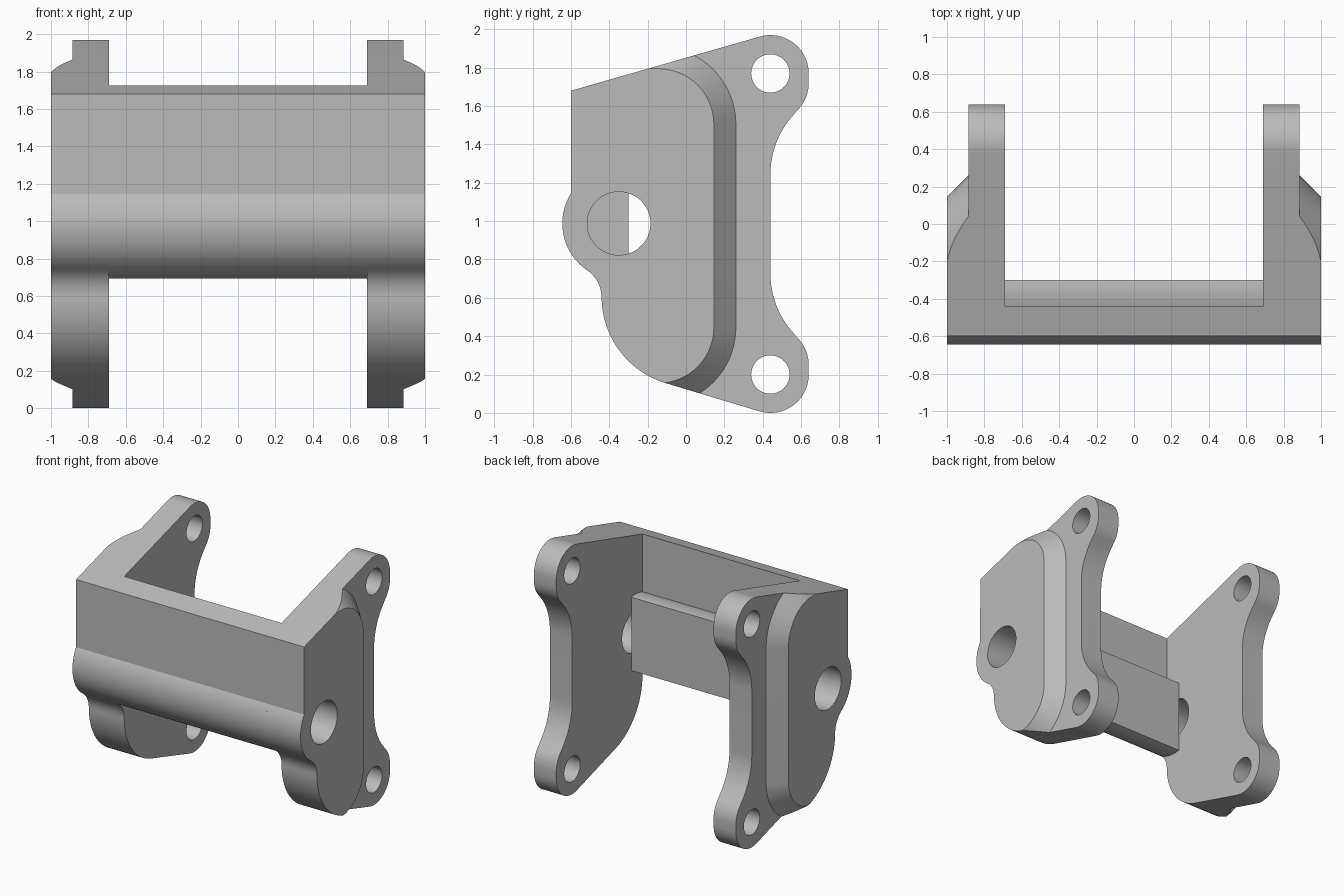
import bpy
import bmesh
from math import sin, cos, radians

cube = bpy.data.objects.get("Cube")
if cube:
    bpy.data.objects.remove(cube, do_unlink=True)

grey = bpy.data.materials.new("light_grey")
grey.use_nodes = True
colour = (0.5, 0.5, 0.5, 1)
grey.diffuse_color = colour
grey.node_tree.nodes["Principled BSDF"].inputs["Base Color"].default_value = colour


def arc(cy, cz, r, start, end, n=16):
    """Points (y, z) along an arc, angles in degrees."""
    angles = [radians(start + (end - start) * i / n) for i in range(n + 1)]
    return [(cy + r * cos(a), cz + r * sin(a)) for a in angles]


def loft(name, sections):
    """Solid through (x, outline) sections with equal point counts."""
    bm = bmesh.new()
    rings = [[bm.verts.new((x, y, z)) for y, z in pts] for x, pts in sections]
    for a, b in zip(rings, rings[1:]):
        for i in range(len(a)):
            j = (i + 1) % len(a)
            bm.faces.new((a[i], a[j], b[j], b[i]))
    bm.faces.new(rings[0])
    bm.faces.new(rings[-1])
    bmesh.ops.recalc_face_normals(bm, faces=bm.faces)
    mesh = bpy.data.meshes.new(name)
    bm.to_mesh(mesh)
    bm.free()
    mesh.materials.append(grey)
    obj = bpy.data.objects.new(name, mesh)
    bpy.context.collection.objects.link(obj)
    return obj


def activate(obj):
    bpy.ops.object.select_all(action="DESELECT")
    obj.select_set(True)
    bpy.context.view_layer.objects.active = obj


def cut(obj, tool, operation):
    activate(obj)
    tool.hide_render = True
    mod = obj.modifiers.new("cut", "BOOLEAN")
    mod.operation, mod.solver, mod.object = operation, "EXACT", tool
    bpy.ops.object.modifier_apply(modifier=mod.name)
    bpy.data.objects.remove(tool, do_unlink=True)


def smooth(obj):
    activate(obj)
    bpy.ops.object.shade_smooth_by_angle(angle=radians(25))


HEIGHT = 1.97
INNER, PLATE, OUTER = 0.69, 0.885, 1.0
BOSS = (-0.35, 0.988)
BOSS_R = 0.295

# Arm outline: upper ear and waist, mirrored for the lower ear, then the front
ear = (arc(0.44, 1.77, 0.2, 106, 0, 20)
       + arc(0.44, 1.72, 0.2, 0, -45.6, 10)
       + arc(0.91, 1.24, 0.47, 134.4, 180)[1:])
lower_ear = [(y, HEIGHT - z) for y, z in reversed(ear)]
front = (arc(0.03, 0.605, 0.47, 254, 180, 24)
         + arc(-0.615, 0.6, 0.175, 0, 55.7, 10)
         + arc(*BOSS, BOSS_R, 235.7, 148, 20)[1:])
arm_outline = [(-0.6, 1.68)] + ear + lower_ear + front


def pad(r):
    """Rounded pad outline, open far past the front edge."""
    return (arc(-0.145, 1.505, r, 90, 0, 24) + arc(-0.145, 0.445, r, 0, -90, 24)
            + [(-2, 0.445 - r), (-2, 1.505 + r)])


# Side arms: thin plate with a chamfered outer pad and three holes
for name, s in (("left_arm", 1), ("right_arm", -1)):
    arm = loft(name, [(s * INNER, arm_outline), (s * OUTER, arm_outline)])
    envelope = loft("pad_envelope", [(s * 0.5, pad(2)), (s * PLATE, pad(2)),
                                     (s * PLATE, pad(0.405)), (s * 1.1, pad(0.19))])
    cut(arm, envelope, "INTERSECT")
    for cy, cz, r in ((*BOSS, 0.165), (0.44, 1.77, 0.1), (0.44, 0.2, 0.1)):
        circle = arc(cy, cz, r, 0, 360, 48)[:-1]
        cut(arm, loft("hole_cutter", [(s * 0.5, circle), (s * 1.2, circle)]), "DIFFERENCE")
    smooth(arm)

# Crossbar: upright wall merging into a round bar with a flat back
bar_outline = ([(-0.6, 1.68), (-0.44, 1.726)]
               + arc(*BOSS, BOSS_R, 107.8, 80.2, 6)
               + arc(*BOSS, BOSS_R, -80.2, -212, 32))
smooth(loft("crossbar", [(-INNER, bar_outline), (INNER, bar_outline)]))
